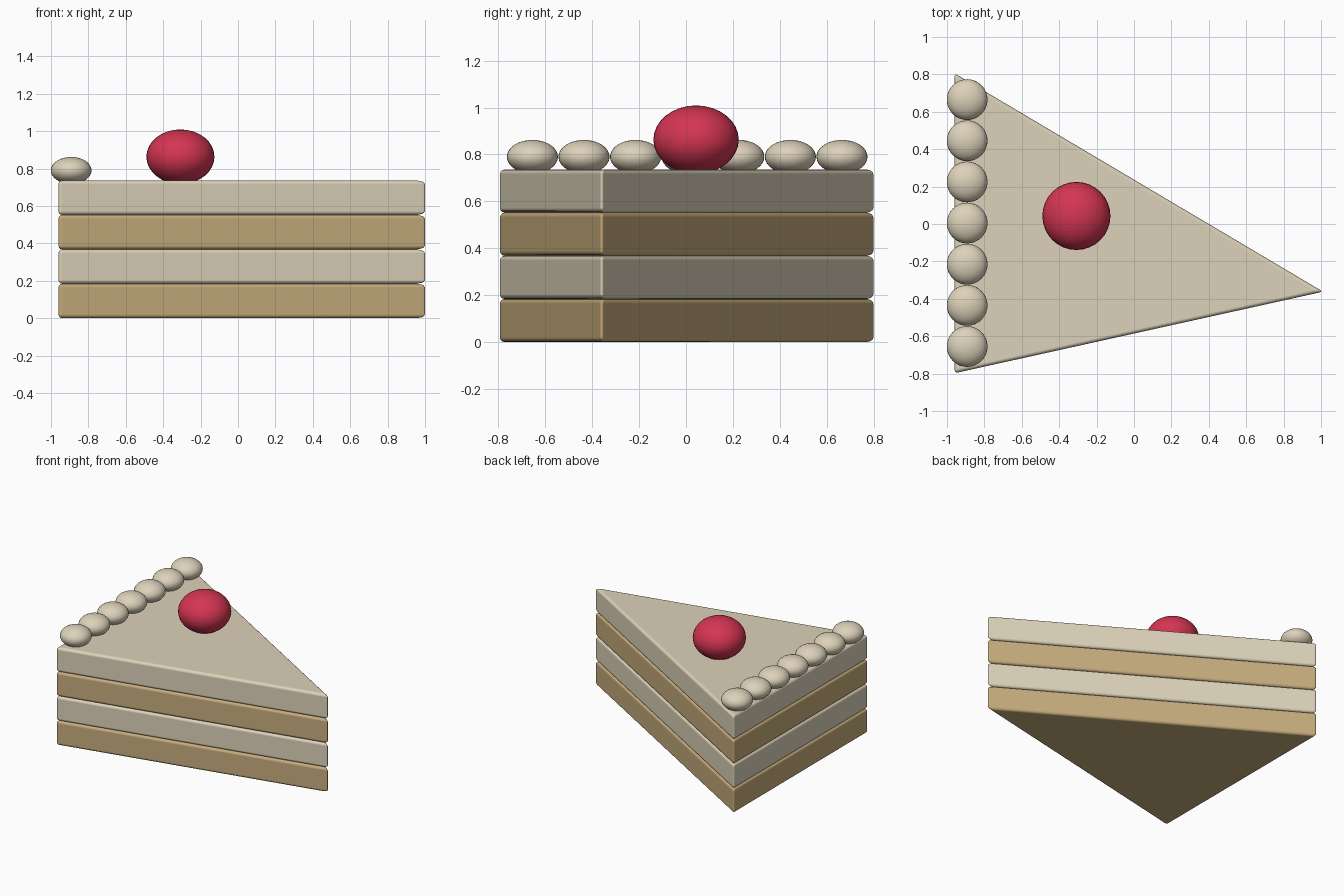
import bpy, bmesh, math

if "Cube" in bpy.data.objects:
    bpy.data.objects.remove(bpy.data.objects["Cube"])


def material(name, rgb):
    m = bpy.data.materials.new(name)
    m.diffuse_color = (*rgb, 1)
    m.use_nodes = True
    m.node_tree.nodes["Principled BSDF"].inputs["Base Color"].default_value = m.diffuse_color
    return m


CREAM = material("cream", (0.72, 0.64, 0.49))
SPONGE = material("sponge", (0.56, 0.41, 0.20))
RED = material("berry_red", (0.66, 0.035, 0.085))

# wedge outline, counter-clockwise: back corners and tip
WEDGE = [(-0.96, -0.798), (1.011, -0.362), (-0.96, 0.806)]
STEP = 0.184


def wedge_layer(name, z, mat):
    """Triangular slab with softly rounded edges."""
    bm = bmesh.new()
    base = bm.faces.new([bm.verts.new((x, y, z)) for x, y in WEDGE])
    ext = bmesh.ops.extrude_face_region(bm, geom=[base])
    for v in ext["geom"]:
        if isinstance(v, bmesh.types.BMVert):
            v.co.z += STEP
    bmesh.ops.recalc_face_normals(bm, faces=bm.faces)
    mesh = bpy.data.meshes.new(name)
    bm.to_mesh(mesh)
    bm.free()
    obj = bpy.data.objects.new(name, mesh)
    bpy.context.collection.objects.link(obj)
    mesh.materials.append(mat)
    mesh.shade_smooth()
    bev = obj.modifiers.new("rounded_edges", "BEVEL")
    bev.width, bev.segments, bev.limit_method = 0.02, 3, "NONE"
    bev.harden_normals = True


def ball(name, loc, radius, height, mat):
    """Flattened smooth sphere."""
    bpy.ops.mesh.primitive_uv_sphere_add(segments=32, ring_count=16, location=loc)
    obj = bpy.context.object
    obj.name = name
    obj.scale = (radius, radius, height)
    obj.data.materials.append(mat)
    bpy.ops.object.shade_smooth()


# alternating sponge and cream layers
for i in range(4):
    kind, mat = (("sponge_layer", SPONGE), ("cream_layer", CREAM))[i % 2]
    wedge_layer(f"{kind}_{i // 2 + 1}", i * STEP, mat)

# row of cream dollops along the wide end
for i in range(7):
    ball(f"cream_dollop_{i + 1}", (-0.892, -0.655 + 0.22 * i, 0.79), 0.109, 0.072, CREAM)

# berry on top
ball("berry", (-0.308, 0.043, 0.863), 0.182, 0.146, RED)
